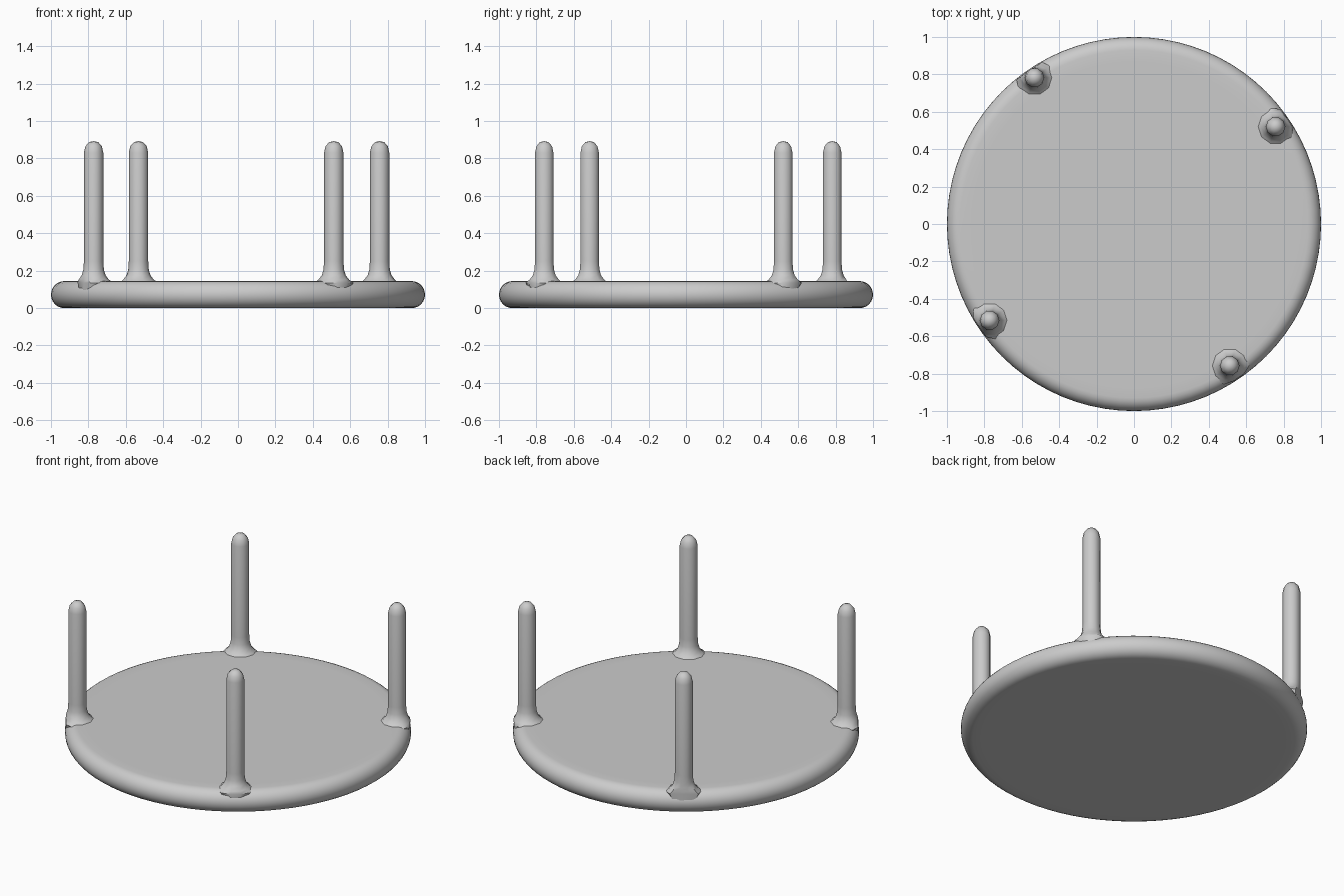
import bpy, bmesh, math

if "Cube" in bpy.data.objects:
    bpy.data.objects.remove(bpy.data.objects["Cube"], do_unlink=True)

grey = bpy.data.materials.new("plain grey")
grey.use_nodes = True
colour = (0.6, 0.6, 0.6, 1)
grey.diffuse_color = colour
grey.node_tree.nodes["Principled BSDF"].inputs["Base Color"].default_value = colour


def lathe(name, profile, sides, centre=(0, 0), limit=None):
    """Spin an (r, z) profile; optionally keep it within a radius of the z axis."""
    bm = bmesh.new()
    rings = []
    for r, z in profile:
        if r == 0:
            rings.append([bm.verts.new((*centre, z))] * sides)
            continue
        ring = []
        for i in range(sides):
            a = 2 * math.pi * i / sides
            x, y = centre[0] + r * math.cos(a), centre[1] + r * math.sin(a)
            d = math.hypot(x, y)
            if limit and d > limit:
                x, y = x * limit / d, y * limit / d
            ring.append(bm.verts.new((x, y, z)))
        rings.append(ring)
    for low, high in zip(rings, rings[1:]):
        for i in range(sides):
            j = (i + 1) % sides
            corners = dict.fromkeys((low[i], low[j], high[j], high[i]))
            bm.faces.new(list(corners))
    bmesh.ops.recalc_face_normals(bm, faces=bm.faces)
    mesh = bpy.data.meshes.new(name)
    bm.to_mesh(mesh)
    bm.free()
    mesh.materials.append(grey)
    obj = bpy.data.objects.new(name, mesh)
    bpy.context.collection.objects.link(obj)
    bpy.ops.object.select_all(action="DESELECT")
    obj.select_set(True)
    bpy.context.view_layer.objects.active = obj
    bpy.ops.object.shade_smooth_by_angle(angle=math.radians(50))
    return obj


# Round plate with a fully rounded rim
rim = []
for k in range(13):
    a = math.pi * (k / 12 - 0.5)
    rim.append((0.93 + 0.07 * math.cos(a), 0.072 + 0.072 * math.sin(a)))
lathe("round_plate", [(0, 0), (0.87, 0)] + rim + [(0.87, 0.144), (0, 0.144)], 80)

# Four posts with flared feet and domed tips
post = [(0, 0.07), (0.07, 0.075), (0.105, 0.135), (0.082, 0.152), (0.064, 0.175),
        (0.055, 0.205), (0.052, 0.25), (0.052, 0.83), (0.044, 0.865),
        (0.025, 0.887), (0, 0.893)]
spots = {"front_left_post": (0.512, -0.758), "front_right_post": (-0.772, -0.515),
         "back_left_post": (0.757, 0.52), "back_right_post": (-0.532, 0.782)}
for name, spot in spots.items():
    lathe(name, post, 10, spot, 0.995)
